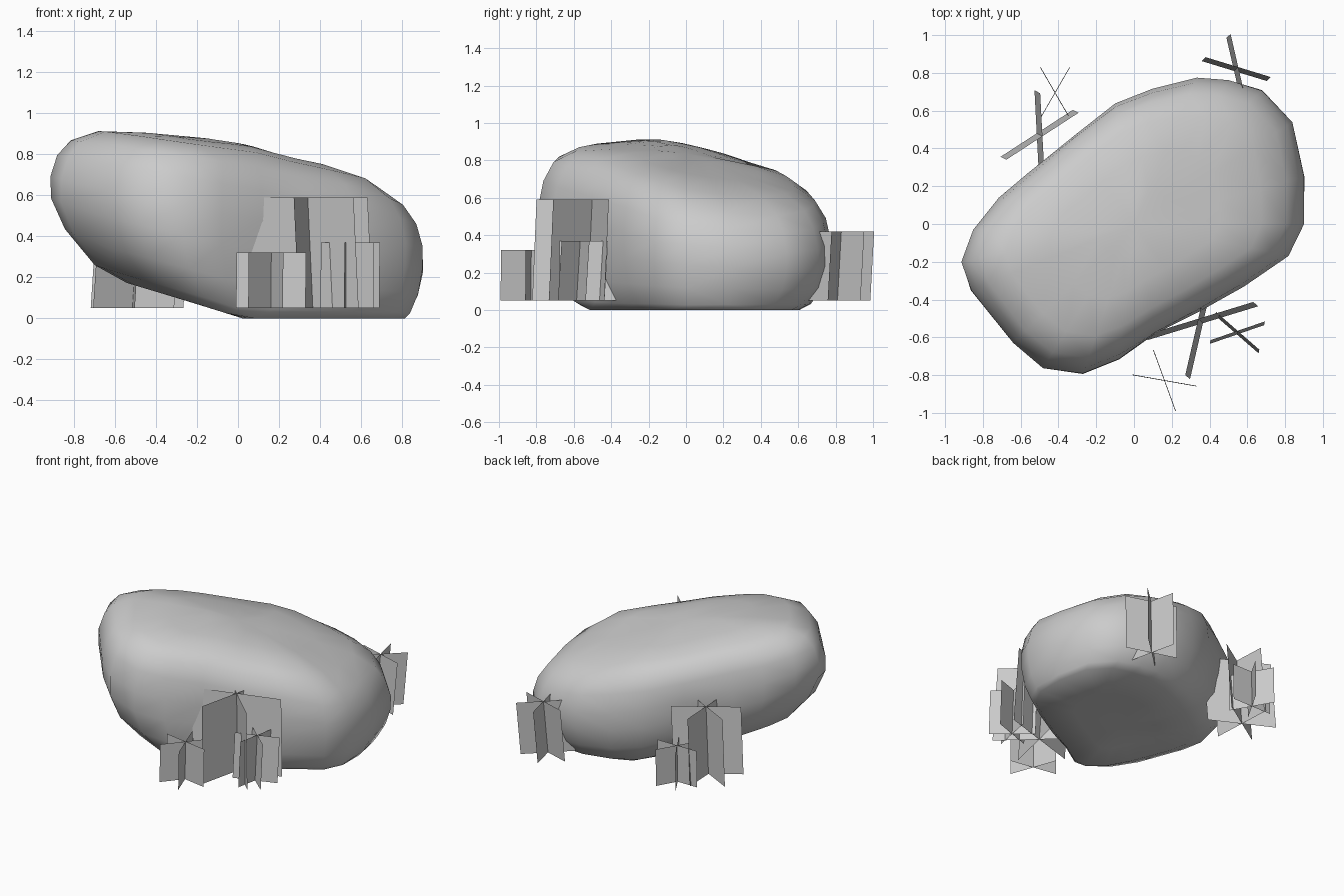
import bpy, bmesh, math
from mathutils import Vector

if "Cube" in bpy.data.objects:
    bpy.data.objects.remove(bpy.data.objects["Cube"])

grey = bpy.data.materials.new("stone_grey")
grey.use_nodes = True
tone = (0.6, 0.6, 0.6, 1)
grey.diffuse_color = tone
grey.node_tree.nodes["Principled BSDF"].inputs["Base Color"].default_value = tone


def make_object(name, bm):
    mesh = bpy.data.meshes.new(name)
    bm.to_mesh(mesh)
    bm.free()
    mesh.materials.append(grey)
    obj = bpy.data.objects.new(name, mesh)
    bpy.context.collection.objects.link(obj)
    return obj


def ramp(knots, u):
    """Piecewise linear height along the boulder."""
    if u <= knots[0][0]:
        return knots[0][1]
    for (u0, h0), (u1, h1) in zip(knots, knots[1:]):
        if u <= u1:
            return h0 + (h1 - h0) * (u - u0) / (u1 - u0)
    return knots[-1][1]


# Boulder: plan outline lofted between a sloping top and a raised underside
OUTLINE = [(-.91, -.2), (-.86, -.35), (-.64, -.63), (-.48, -.76), (-.27, -.79),
           (-.08, -.72), (.12, -.59), (.34, -.475), (.58, -.33), (.82, -.17),
           (.9, 0), (.9, .25), (.84, .54), (.68, .71), (.5, .76), (.33, .77),
           (.1, .72), (-.1, .64), (-.32, .48), (-.56, .27), (-.72, .14), (-.85, -.03)]
TOP = [(-.9, .94), (-.68, .935), (-.4, .9), (.05, .84), (.35, .765), (.55, .725), (.85, .62)]
BASE = [(-.91, .35), (-.7, .22), (-.4, .13), (-.2, .07), (.02, 0)]
# Rings: scale, height fraction, shift towards the low end
RINGS = [(.4, 0, .15), (.75, 0, .14), (.85, .05, .07), (.95, .2, .02), (1, .4, 0),
         (1, .58, 0), (.965, .76, 0), (.895, .89, 0), (.75, .97, 0),
         (.5, 1, 0), (.22, 1.01, 0)]
# Dents: centre, radius, depth
DENTS = [((-.1, .36, .8), .14, .03), ((-.75, -.55, .4), .2, .03),
         ((.15, -.58, .3), .28, .035), ((-.35, .45, .35), .22, .03)]


def boulder_point(x, y, f):
    low = ramp(BASE, x)
    high = ramp(TOP, x) - .15 * max(0, y + .1)
    p = Vector((x, y, low + f * (high - low)))
    middle = Vector((.3 * x, .3 * y, .45))
    out = (p - middle).normalized()
    # Gentle weathering of everything but the underside
    if f > 0:
        p += out * .006 * math.sin(9 * x + 4 * p.z) * math.cos(8 * y - 7 * p.z)
    for centre, radius, depth in DENTS:
        d = (p - Vector(centre)).length
        if d < radius:
            p -= out * depth * (1 - d / radius)
    p.z = max(p.z, 0)
    return p


bm = bmesh.new()
loops = [[bm.verts.new(boulder_point(x * s + move, y * s + .2 * move, f))
          for x, y in OUTLINE] for s, f, move in RINGS]
n = len(OUTLINE)
for a, b in zip(loops, loops[1:]):
    for i in range(n):
        j = (i + 1) % n
        bm.faces.new((a[i], a[j], b[j], b[i]))
for ring, f, x in ((loops[0], 0, .15), (loops[-1], 1.01, 0)):
    pole = bm.verts.new(boulder_point(x, 0, f))
    for i in range(n):
        bm.faces.new((ring[i], ring[(i + 1) % n], pole))
bmesh.ops.triangulate(bm, faces=[f for f in bm.faces if len(f.verts) > 3])
bmesh.ops.recalc_face_normals(bm, faces=bm.faces)
boulder = make_object("boulder", bm)
for poly in boulder.data.polygons:
    poly.use_smooth = True


# Grass clumps: three crossed upright cards, leaning along one card
def grass_clump(name, x, y, radius, height, angle, lean):
    bm = bmesh.new()
    a = math.radians(angle)
    shift = Vector((math.cos(a), math.sin(a), 0)) * lean
    for k in range(3):
        b = a + k * math.pi / 3
        arm = Vector((math.cos(b), math.sin(b), 0)) * radius
        foot = Vector((x, y, .05))
        head = foot + shift + Vector((0, 0, height))
        bm.faces.new([bm.verts.new(p) for p in
                      (foot - arm, foot + arm, head + arm, head - arm)])
    make_object(name, bm)


grass_clump("grass_front_large", .365, -.525, .305, .54, 137, .034)
grass_clump("grass_front_small", .16, -.83, .172, .27, 50, .004)
grass_clump("grass_front_side", .545, -.585, .152, .32, 79, .02)
grass_clump("grass_back_left", .53, .81, .18, .37, 43, .03)
grass_clump("grass_back_large", -.515, .48, .228, .47, 153, -.034)
grass_clump("grass_back_small", -.42, .695, .155, .26, 0, .004)
